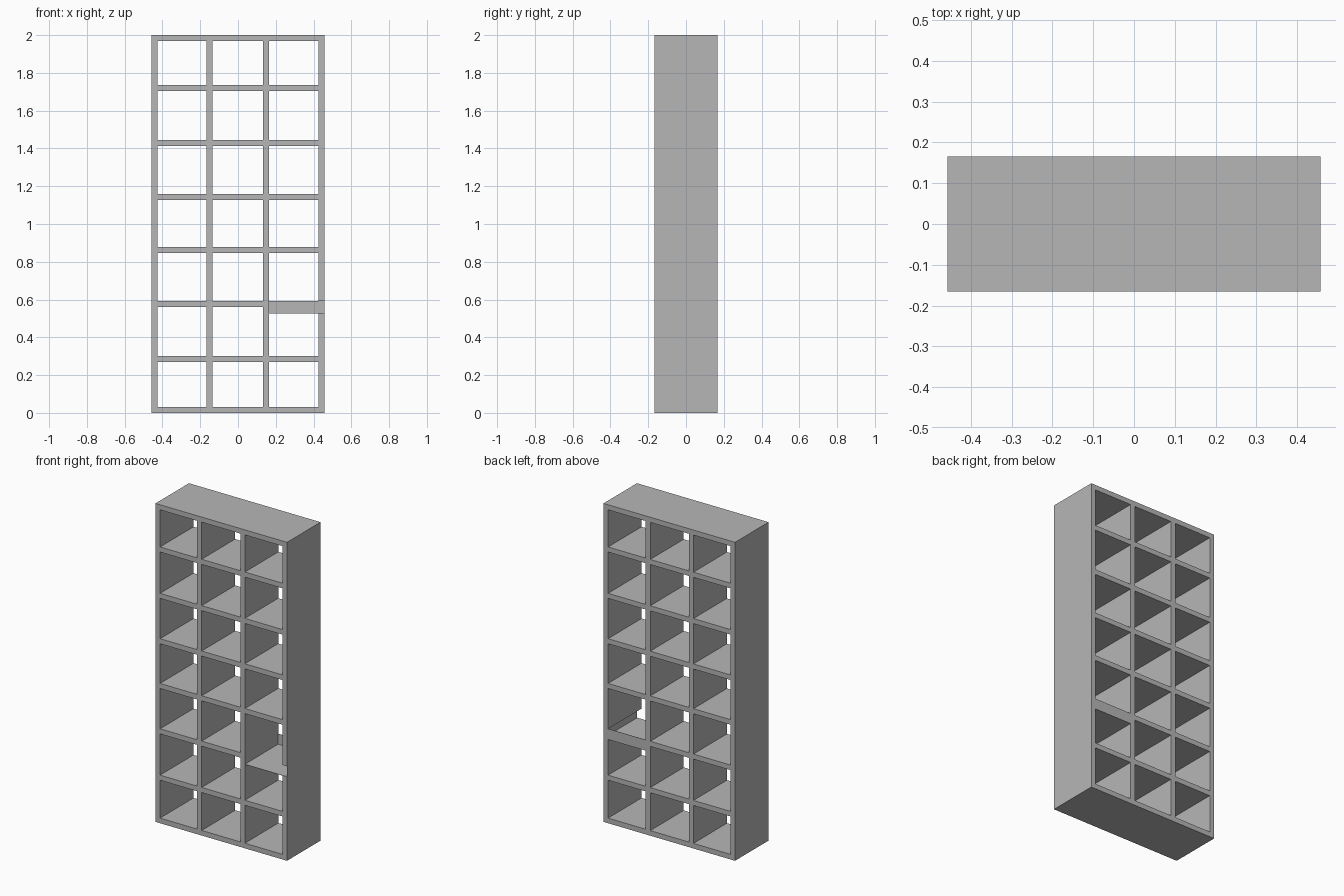
import bpy
import bmesh
from mathutils import Matrix, Vector

cube = bpy.data.objects.get("Cube")
if cube:
    bpy.data.objects.remove(cube, do_unlink=True)

grey = bpy.data.materials.new("plain_grey")
grey.use_nodes = True
colour = (0.47, 0.47, 0.47, 1)
grey.diffuse_color = colour
grey.node_tree.nodes["Principled BSDF"].inputs["Base Color"].default_value = colour

W, D, H = 0.457, 0.166, 2.0   # half width, half depth, height
T = 0.032                     # board thickness
SKIN = 0.002                  # thin sheet thickness


def box(name, x0, x1, z0, z1, y0=-D, y1=D):
    """Flat-faced board between the given limits."""
    bm = bmesh.new()
    size = Vector((x1 - x0, y1 - y0, z1 - z0))
    centre = Vector((x0 + x1, y0 + y1, z0 + z1)) / 2
    bmesh.ops.create_cube(bm, size=1, matrix=Matrix.Translation(centre) @ Matrix.Diagonal(size.to_4d()))
    mesh = bpy.data.meshes.new(name)
    bm.to_mesh(mesh)
    bm.free()
    mesh.materials.append(grey)
    obj = bpy.data.objects.new(name, mesh)
    bpy.context.collection.objects.link(obj)
    return obj


# Full-width base and top
box("base_board", -W, W, 0, T)
box("top_board", -W, W, H - T, H)

# Uprights; the left side panel is interrupted by the open tray
tray_low, tray_high = 0.528, 0.593
inner = W - T
box("right_side_panel", -W, -inner, T, H - T)
box("right_divider", -0.168, -0.168 + T, T, H - T)
box("left_divider", 0.164 - T, 0.164, T, H - T)
box("left_side_panel_lower", inner, W, T, tray_low)
box("left_side_panel_upper", inner, W, tray_high, H - T)

# Shelves in the three bays, skipping the one replaced by the tray
bays = {"right": (-inner, -0.168), "middle": (-0.168 + T, 0.164 - T), "left": (0.164, inner)}
shelf_tops = (0.302, 0.593, 0.878, 1.159, 1.444, 1.735)
for level, top in enumerate(shelf_tops):
    for bay, (x0, x1) in bays.items():
        if bay == "left" and level == 1:
            continue
        box(f"{bay}_shelf_{level + 1}", x0, x1, top - T, top)

# Open-fronted tray: thin floor, back lip and outer skin
box("tray_floor", 0.164, W, tray_low - SKIN, tray_low)
box("tray_back_lip", 0.164, W, tray_low, tray_high, D - SKIN, D)
box("tray_outer_skin", W - SKIN, W, tray_low, tray_high)
